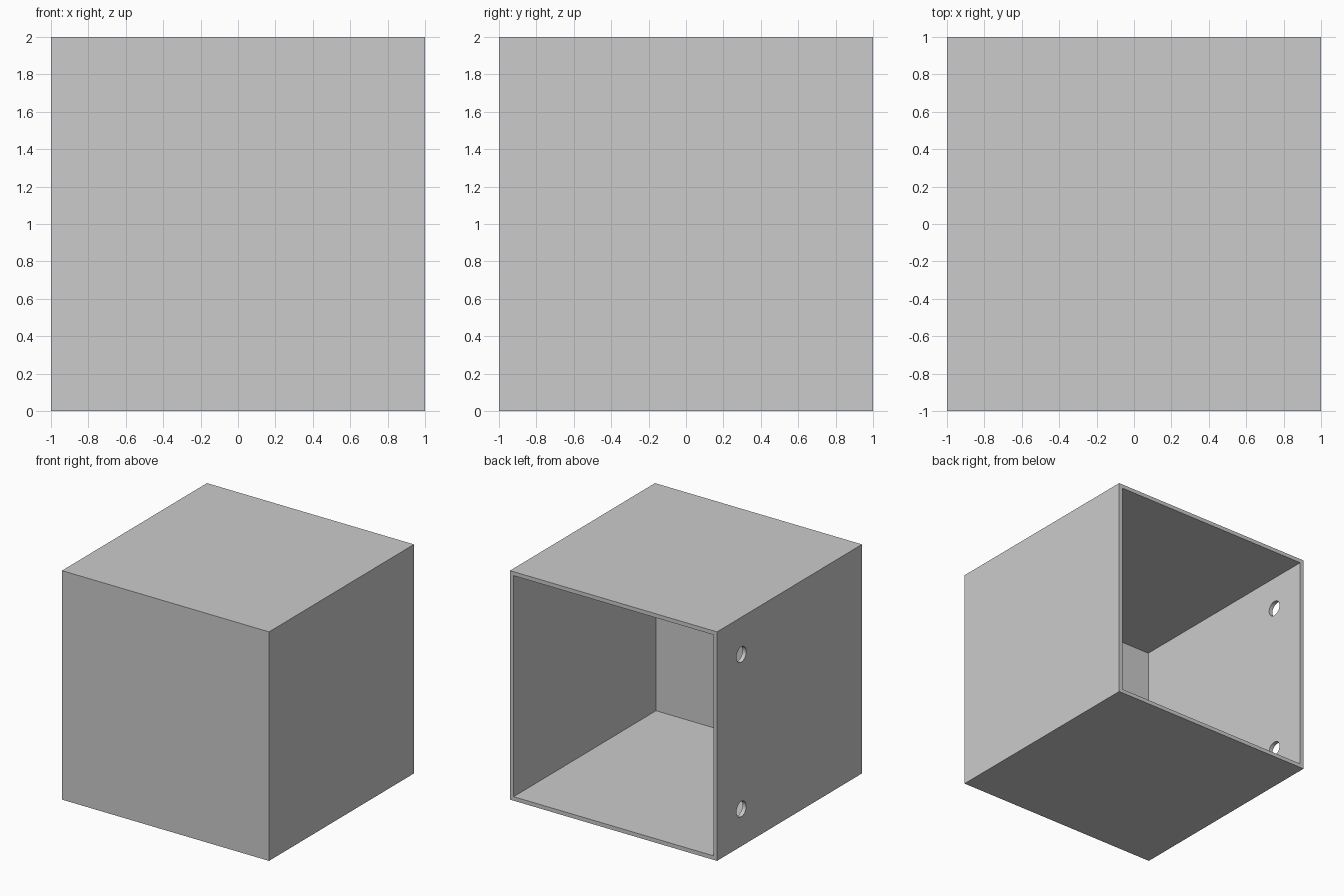
import bpy
import bmesh
from math import pi

WALL = 0.035
HOLE_RADIUS = 0.067
HOLE_Y = 0.665
HOLE_Z = 0.675

default = bpy.data.objects.get("Cube")
if default:
    bpy.data.objects.remove(default, do_unlink=True)

grey = bpy.data.materials.new("light grey")
grey.use_nodes = True
colour = (0.6, 0.6, 0.6, 1)
grey.diffuse_color = colour
grey.node_tree.nodes["Principled BSDF"].inputs["Base Color"].default_value = colour

# Hollow box, open at the back: remove the rear face and thicken inwards
bpy.ops.mesh.primitive_cube_add(size=2, location=(0, 0, 1))
box = bpy.context.object
box.name = "open_box"
box.data.materials.append(grey)
bm = bmesh.new()
bm.from_mesh(box.data)
bm.faces.ensure_lookup_table()
rear = [f for f in bm.faces if f.normal.y > 0.9]
bmesh.ops.delete(bm, geom=rear, context="FACES")
bm.to_mesh(box.data)
bm.free()
shell = box.modifiers.new("walls", "SOLIDIFY")
shell.thickness = WALL
shell.offset = -1
shell.use_even_offset = True
shell.use_quality_normals = True

# Two round holes near the rear edge of one side wall
cutters = []
for name, side in (("lower", -1), ("upper", 1)):
    bpy.ops.mesh.primitive_cylinder_add(
        vertices=32, radius=HOLE_RADIUS, depth=0.3,
        location=(-1, HOLE_Y, 1 + side * HOLE_Z), rotation=(0, pi / 2, 0))
    cutter = bpy.context.object
    cutter.name = name + "_hole_cutter"
    cutter.hide_render = True
    cutter.data.materials.append(grey)
    cutters.append(cutter)
    cut = box.modifiers.new(name + " hole", "BOOLEAN")
    cut.operation = "DIFFERENCE"
    cut.solver = "EXACT"
    cut.object = cutter

# Bake the cuts and discard the cutters
bpy.ops.object.select_all(action="DESELECT")
box.select_set(True)
bpy.context.view_layer.objects.active = box
for modifier in list(box.modifiers):
    bpy.ops.object.modifier_apply(modifier=modifier.name)
for cutter in cutters:
    bpy.data.objects.remove(cutter, do_unlink=True)
bpy.ops.object.shade_smooth_by_angle(angle=pi / 6)
